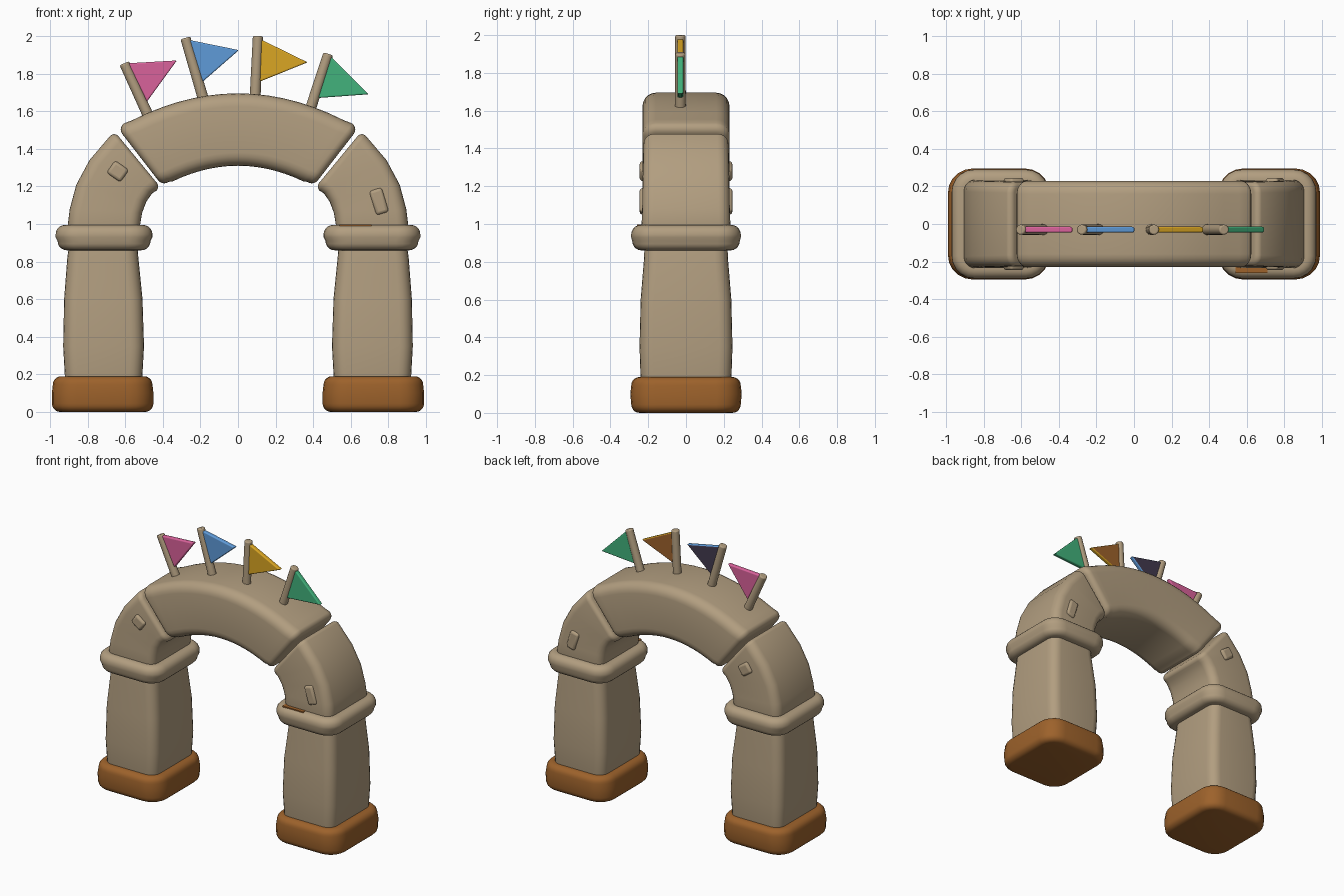
import bpy, bmesh
from math import sin, cos, pi, radians
from mathutils import Vector, Matrix

if "Cube" in bpy.data.objects:
    bpy.data.objects.remove(bpy.data.objects["Cube"], do_unlink=True)


def material(name, rgb):
    """Flat material from 0-255 display values."""
    lin = [((c / 255 + 0.055) / 1.055) ** 2.4 for c in rgb] + [1]
    m = bpy.data.materials.new(name)
    m.use_nodes = True
    m.diffuse_color = lin
    bsdf = m.node_tree.nodes["Principled BSDF"]
    bsdf.inputs["Base Color"].default_value = lin
    bsdf.inputs["Roughness"].default_value = 0.8
    return m


STONE = material("stone", (178, 158, 128))
BROWN = material("brown", (157, 98, 43))
PINK = material("pink", (217, 98, 155))
BLUE = material("blue", (95, 155, 217))
YELLOW = material("yellow", (218, 166, 35))
GREEN = material("green", (66, 178, 124))
NAVY = material("navy", (66, 58, 78))
parts = []


def finish(bm, name, mats, bevel=0):
    bmesh.ops.recalc_face_normals(bm, faces=bm.faces)
    mesh = bpy.data.meshes.new(name)
    bm.to_mesh(mesh)
    bm.free()
    for m in mats:
        mesh.materials.append(m)
    ob = bpy.data.objects.new(name, mesh)
    bpy.context.collection.objects.link(ob)
    if bevel:
        mod = ob.modifiers.new("soft_edges", "BEVEL")
        mod.width, mod.segments = bevel, 3
    parts.append(ob)
    return ob


def ring(bm, inner, outer, hy, r, inset=0, shift=Vector((0, 0))):
    """Rounded rectangle spanning inner..outer in x-z and +-hy in y."""
    a, b = Vector(inner), Vector(outer)
    mid, u = (a + b) / 2 + shift, (b - a).normalized()
    hu, hy, r = (b - a).length / 2 - inset, hy - inset, max(r - inset, 0.015)
    verts = []
    for k, (su, sy) in enumerate(((1, 1), (-1, 1), (-1, -1), (1, -1))):
        for i in range(6):
            t = (k + i / 5) * pi / 2
            p = mid + u * (su * (hu - r) + r * cos(t))
            verts.append(bm.verts.new((p.x, sy * (hy - r) + r * sin(t), p.y)))
    return verts


def loft(name, sections, mat, bevel, side=1):
    """Skin (inner, outer, half depth, corner radius) sections, rounding both ends."""
    bm = bmesh.new()

    def end(sec, nxt):
        u = (Vector(sec[1]) - Vector(sec[0])).normalized()
        n = Vector((-u.y, u.x))
        if n.dot(Vector(nxt[0]) + Vector(nxt[1]) - Vector(sec[0]) - Vector(sec[1])) < 0:
            n = -n
        angles = [i * pi / 10 for i in range(6)]
        return [ring(bm, *sec, bevel * (1 - sin(t)), n * bevel * (1 - cos(t))) for t in angles]

    rings = end(sections[0], sections[1])
    rings += [ring(bm, *s) for s in sections[1:-1]]
    rings += end(sections[-1], sections[-2])[::-1]
    for p, q in zip(rings, rings[1:]):
        for i in range(len(p)):
            j = (i + 1) % len(p)
            bm.faces.new((p[i], p[j], q[j], q[i]))
    bm.faces.new(rings[0])
    bm.faces.new(rings[-1])
    bmesh.ops.scale(bm, vec=(side, 1, 1), verts=bm.verts)
    return finish(bm, name, [mat])


def block(name, centre, size, mat, tilt=0, bevel=0):
    bm = bmesh.new()
    mx = Matrix.Translation(centre) @ Matrix.Rotation(tilt, 4, "Y") @ Matrix.Diagonal((*size, 1))
    bmesh.ops.create_cube(bm, size=1, matrix=mx)
    return finish(bm, name, [mat], bevel)


def level(x0, x1, z, hy, r):
    return ((x0, z), (x1, z), hy, r)


# Legs and lower arch stones, mirrored across x
for side, tag in ((1, "left"), (-1, "right")):
    loft(tag + "_base", [level(0.45, 0.99, 0, 0.29, 0.13),
                         level(0.45, 0.99, 0.1, 0.295, 0.13),
                         level(0.455, 0.985, 0.19, 0.29, 0.13)], BROWN, 0.045, side)
    loft(tag + "_column", [level(0.51, 0.92, 0.15, 0.24, 0.07),
                           level(0.5, 0.93, 0.35, 0.246, 0.07),
                           level(0.508, 0.925, 0.6, 0.24, 0.07),
                           level(0.53, 0.908, 0.82, 0.222, 0.07),
                           level(0.535, 0.9, 0.9, 0.22, 0.07)], STONE, 0.02, side)
    loft(tag + "_collar", [level(0.465, 0.96, 0.86, 0.285, 0.12),
                           level(0.455, 0.97, 0.93, 0.29, 0.12),
                           level(0.455, 0.97, 0.995, 0.29, 0.12)], STONE, 0.05, side)
    loft(tag + "_arch_stone", [((0.52, 0.97), (0.905, 0.97), 0.235, 0.06),
                               ((0.51, 1.06), (0.895, 1.08), 0.232, 0.06),
                               ((0.487, 1.12), (0.86, 1.21), 0.23, 0.06),
                               ((0.455, 1.165), (0.79, 1.34), 0.228, 0.06),
                               ((0.412, 1.195), (0.655, 1.49), 0.225, 0.06)],
         STONE, 0.03, side)

# Crown of the arch
steps = [i / 8 for i in range(-8, 9)]
loft("arch_crown", [((0.4 * s, 1.31 - 0.11 * s * s), (0.64 * s, 1.695 - 0.185 * s * s),
                     0.23, 0.07) for s in steps], STONE, 0.04)

# Raised lumps on both faces of the arch
for y, tag in ((-0.228, "front"), (0.228, "back")):
    block(tag + "_round_lump", (-0.64, y, 1.28), (0.09, 0.035, 0.08), STONE, radians(35), 0.016)
    block(tag + "_long_lump", (0.75, y, 1.12), (0.07, 0.035, 0.135), STONE, radians(-17), 0.016)

# Brown patch on the left collar
block("collar_patch", (0.625, -0.243, 0.993), (0.17, 0.035, 0.009), BROWN)


# Flags: pole foot, pole tip, pennant corners, front and back colours
flags = [
    ("pink", (-0.47, 1.56), (-0.605, 1.855), [(-0.585, 1.855), (-0.325, 1.87), (-0.485, 1.65)], PINK, PINK),
    ("blue", (-0.18, 1.65), (-0.28, 1.99), [(-0.265, 1.98), (0.005, 1.925), (-0.19, 1.755)], BLUE, NAVY),
    ("yellow", (0.09, 1.65), (0.106, 2.0), [(0.115, 1.985), (0.37, 1.86), (0.11, 1.755)], YELLOW, BROWN),
    ("green", (0.375, 1.58), (0.48, 1.905), [(0.49, 1.895), (0.695, 1.69), (0.42, 1.67)], GREEN, GREEN),
]
Y = -0.03
for name, foot, tip, corners, front, back in flags:
    a, b = Vector((foot[0], Y, foot[1])), Vector((tip[0], Y, tip[1]))
    d = b - a
    bm = bmesh.new()
    bmesh.ops.create_cone(bm, cap_ends=True, segments=16, radius1=0.029, radius2=0.027, depth=d.length,
                          matrix=Matrix.Translation((a + b) / 2) @ d.to_track_quat("Z", "Y").to_matrix().to_4x4())
    finish(bm, name + "_pole", [STONE], 0.008)

    bm = bmesh.new()
    face = bm.faces.new([bm.verts.new((x, Y - 0.016, z)) for x, z in corners])
    new = bmesh.ops.extrude_face_region(bm, geom=[face])["geom"]
    bmesh.ops.translate(bm, vec=(0, 0.032, 0), verts=[v for v in new if isinstance(v, bmesh.types.BMVert)])
    bmesh.ops.recalc_face_normals(bm, faces=bm.faces)
    for f in bm.faces:
        f.material_index = int(f.normal.y > 0.5)
    finish(bm, name + "_pennant", [front, back], 0.008)

# Smooth shading with crisp edges
bpy.ops.object.select_all(action="DESELECT")
for ob in parts:
    ob.select_set(True)
bpy.context.view_layer.objects.active = parts[0]
bpy.ops.object.shade_smooth_by_angle(angle=radians(40))
